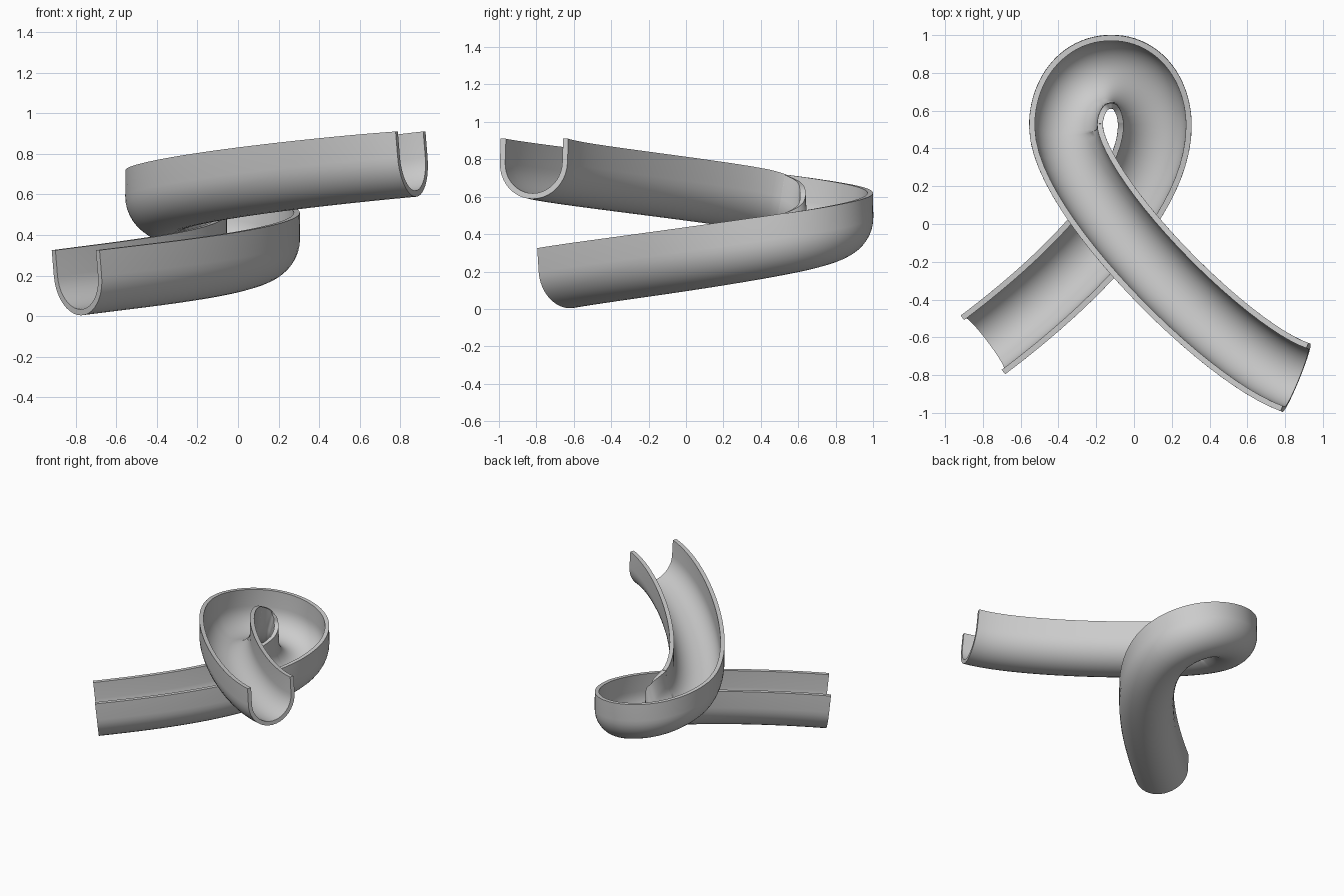
import bpy, bmesh, math
from mathutils import Vector
from mathutils.geometry import interpolate_bezier

cube = bpy.data.objects.get("Cube")
if cube:
    bpy.data.objects.remove(cube, do_unlink=True)

HALF, DEPTH, WALL = 0.195, 0.323, 0.03

# Single plain material
grey = bpy.data.materials.new("light grey")
grey.use_nodes = True
colour = (0.6, 0.6, 0.6, 1)
grey.diffuse_color = colour
grey.node_tree.nodes["Principled BSDF"].inputs["Base Color"].default_value = colour

# Rim-height centre line: (handle in, knot, handle out) for each bezier knot
start, start_out = (-0.80, -0.64, 0.325), (-0.48, -0.40, 0.367)
right = [(0.11, 0.10, 0.425), (0.11, 0.52, 0.51), (0.11, 0.67, 0.54)]
back = [(0.025, 0.805, 0.58), (-0.12, 0.805, 0.62), (-0.27, 0.805, 0.66)]
left = [(-0.36, 0.67, 0.69), (-0.36, 0.52, 0.72), (-0.36, 0.17, 0.785)]
end_in, end = (0.474, -0.678, 0.875), (0.85, -0.81, 0.91)
chain = [start, start_out, *right, *back, *left, end_in, end]

path = []
for i in range(0, len(chain) - 1, 3):
    path += interpolate_bezier(*[Vector(p) for p in chain[i:i + 4]], 25)[:-1]
path.append(Vector(end))


def half_pipe(radius, steps=20):
    """U profile from one rim, round the bottom, to the other rim."""
    straight = DEPTH - HALF
    arc = [(-radius * math.cos(math.pi * k / steps),
            -straight - radius * math.sin(math.pi * k / steps))
           for k in range(steps + 1)]
    return [(-radius, 0), *arc, (radius, 0)]


# Closed channel section: outer U, then inner U backwards
section = half_pipe(HALF) + half_pipe(HALF - WALL)[::-1]

# Sweep the upright section along the path
bm = bmesh.new()
rings = []
for i, point in enumerate(path):
    tangent = (path[min(i + 1, len(path) - 1)] - path[max(i - 1, 0)]).normalized()
    side = tangent.cross(Vector((0, 0, 1))).normalized()
    up = side.cross(tangent)
    rings.append([bm.verts.new(point + side * u + up * v) for u, v in section])

count = len(section)
for a, b in zip(rings, rings[1:]):
    for k in range(count):
        n = (k + 1) % count
        bm.faces.new((a[k], a[n], b[n], b[k]))

# Cap both open ends with a strip between the outer and inner U
for ring in (rings[0], rings[-1]):
    for k in range(count // 2 - 1):
        bm.faces.new((ring[k], ring[k + 1], ring[count - 2 - k], ring[count - 1 - k]))
bmesh.ops.recalc_face_normals(bm, faces=bm.faces)

mesh = bpy.data.meshes.new("slide_channel")
bm.to_mesh(mesh)
bm.free()
mesh.materials.append(grey)
channel = bpy.data.objects.new("slide_channel", mesh)
bpy.context.collection.objects.link(channel)

# Smooth walls, crisp rims
bpy.ops.object.select_all(action="DESELECT")
channel.select_set(True)
bpy.context.view_layer.objects.active = channel
bpy.ops.object.shade_smooth_by_angle(angle=math.radians(40))
